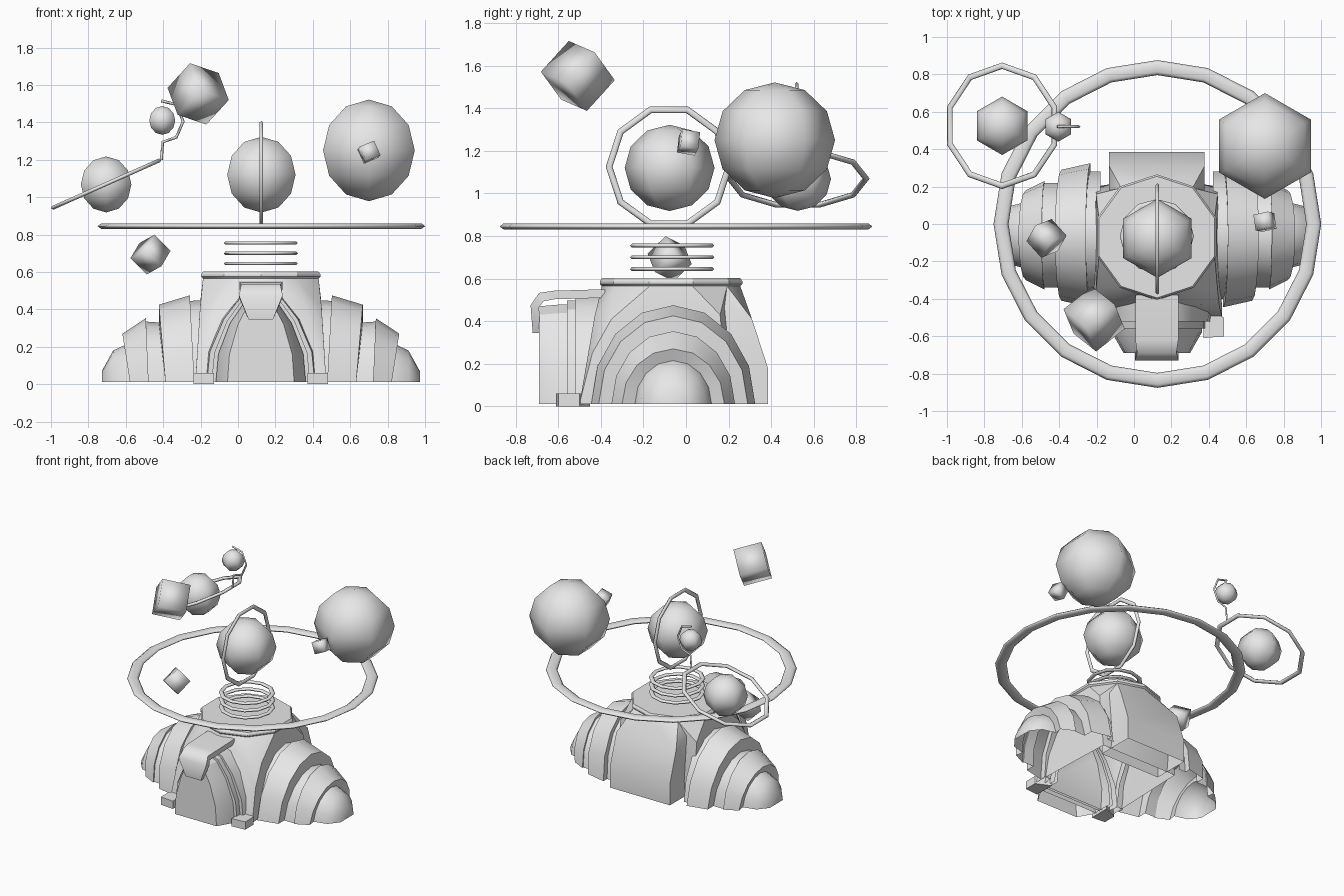
import bpy, bmesh
from math import radians, sin, cos, pi
from mathutils import Matrix, Vector

old = bpy.data.objects.get("Cube")
if old:
    bpy.data.objects.remove(old, do_unlink=True)

CX, CY, BASE = 0.122, -0.06, 0.012   # centre of the hut and its ground line

grey = bpy.data.materials.new("plain_grey")
grey.use_nodes = True
grey.diffuse_color = (0.8, 0.8, 0.8, 1)
grey.node_tree.nodes["Principled BSDF"].inputs["Base Color"].default_value = (0.8, 0.8, 0.8, 1)


def finish(obj, name, angle=None):
    """Name, colour and shade an object; angle keeps sharper edges crisp."""
    obj.name = obj.data.name = name
    obj.data.materials.clear()
    obj.data.materials.append(grey)
    obj.data.shade_smooth()
    if angle:
        obj.data.set_sharp_from_angle(angle=radians(angle))
    return obj


def from_bmesh(bm, name, angle=35):
    bmesh.ops.recalc_face_normals(bm, faces=bm.faces)
    mesh = bpy.data.meshes.new(name)
    bm.to_mesh(mesh)
    bm.free()
    obj = bpy.data.objects.new(name, mesh)
    bpy.context.collection.objects.link(obj)
    return finish(obj, name, angle)


def loft(name, rings, closed=True, first=True, last=True, angle=35):
    """Skin between matching rings of points, with optional end caps."""
    bm = bmesh.new()
    rows = [[bm.verts.new(p) for p in ring] for ring in rings]
    n = len(rows[0])
    for a, b in zip(rows, rows[1:]):
        for i in range(n if closed else n - 1):
            j = (i + 1) % n
            bm.faces.new((a[i], a[j], b[j], b[i]))
    if first:
        bm.faces.new(rows[0])
    if last:
        bm.faces.new(rows[-1])
    return from_bmesh(bm, name, angle)


def hull(name, points):
    """Convex block, open underneath."""
    bm = bmesh.new()
    for p in points:
        bm.verts.new(p)
    bmesh.ops.convex_hull(bm, input=bm.verts)
    bm.normal_update()
    under = [f for f in bm.faces if f.normal.z < -0.9]
    bmesh.ops.delete(bm, geom=under, context="FACES")
    from_bmesh(bm, name, 35)


def sphere(name, loc, r):
    bpy.ops.mesh.primitive_uv_sphere_add(segments=6, ring_count=6, radius=r, location=loc)
    obj = bpy.context.object
    obj.scale.z = 0.96
    finish(obj, name)


def ring(name, loc, r, tube, sides, flat, rot=(0, 0, 0)):
    bpy.ops.mesh.primitive_torus_add(major_radius=r, minor_radius=tube, major_segments=sides,
                                     minor_segments=6, location=loc,
                                     rotation=[radians(a) for a in rot])
    obj = bpy.context.object
    obj.scale.z = flat
    finish(obj, name)


def crystal(name, loc, size, a, b):
    """Cube whose first two edge directions follow a and b."""
    u = Vector(a).normalized()
    v = Vector(b)
    v = (v - u * v.dot(u)).normalized()
    turn = Matrix((u, v, u.cross(v))).transposed()
    bm = bmesh.new()
    bmesh.ops.create_cube(bm, size=size, matrix=Matrix.Translation(loc) @ turn.to_4x4())
    from_bmesh(bm, name, None)


def decagon(r, z):
    return [(CX + r * sin(k * pi / 5), -0.07 + r * cos(k * pi / 5), z) for k in range(10)]


def both_sides(points):
    return [(CX + s * x, y, z) for s in (-1, 1) for x, y, z in points]


# Hut body: flared shoulders drawn up to a ten-sided neck, and a panel behind
neck = decagon(0.325, 0.565)
hull("hut_body", neck + both_sides([(0.35, -0.50, BASE), (0.335, -0.44, 0.25),
                                    (0.325, -0.35, 0.41), (0.24, -0.43, 0.42),
                                    (0.325, 0.20, BASE), (0.325, 0.16, 0.43)]))
hull("back_panel", [neck[0], neck[1], neck[-1]] + both_sides(
    [(0.255, 0.385, BASE), (0.255, 0.385, 0.18), (0.255, 0.31, 0.41),
     (0.255, 0.10, BASE), (0.255, 0.10, 0.50)]))

# Roof collar
loft("roof_collar", [decagon(0.315, 0.555), decagon(0.335, 0.575),
                     decagon(0.335, 0.587), decagon(0.325, 0.602)], first=False, angle=30)


# Side wings: fanned half-arches stepping down outward
def arch(side, x_top, x_low, ry, rz, steps=8):
    pts = []
    for k in range(steps + 1):
        t = pi * k / steps
        x = x_low + (x_top - x_low) * sin(t)
        pts.append((CX + side * x, CY - ry * cos(t), BASE + (rz - BASE) * sin(t)))
    return pts


wing = [(0.30, 0.30, 0.34, 0.45), (0.38, 0.355, 0.34, 0.445),      # collar at the body
        (0.38, 0.355, 0.385, 0.475), (0.545, 0.51, 0.35, 0.425),   # large shell
        (0.545, 0.51, 0.28, 0.33), (0.615, 0.60, 0.28, 0.335),     # middle collar
        (0.615, 0.60, 0.29, 0.353), (0.74, 0.70, 0.24, 0.27),      # middle shell
        (0.715, 0.69, 0.18, 0.215), (0.79, 0.79, 0.155, 0.18),     # end shell
        (0.85, 0.85, 0.08, 0.07)]
for side, label in ((1, "left"), (-1, "right")):
    loft(label + "_wing", [arch(side, *s) for s in wing], closed=False, first=False, angle=50)

# Entrance: door face flaring back into two stepped arches
half = [(0.178, BASE), (0.168, 0.16), (0.122, 0.32), (0.065, 0.43)]
outline = half + [(0, 0.47)] + [(-x, z) for x, z in reversed(half)]


def doorway(y, sx, sz):
    return [(CX + x * sx, y, BASE + (z - BASE) * sz) for x, z in outline]


loft("door_porch", [doorway(-0.69, 1, 1), doorway(-0.58, 1.35, 1.02), doorway(-0.40, 1.35, 1.02)],
     closed=False, last=False, angle=30)
loft("inner_door_arch", [doorway(-0.56, 1.48, 1.06), doorway(-0.40, 1.48, 1.06)],
     closed=False, last=False, angle=30)
loft("outer_door_arch", [doorway(-0.52, 1.62, 1.09), doorway(-0.40, 1.72, 1.09)],
     closed=False, last=False, angle=30)

# Hood over the door, bent down into a tapered lip
hood = [(-0.38, 0.55, 0.115, 0, -0.04), (-0.62, 0.543, 0.115, 0, -0.04),
        (-0.69, 0.533, 0.105, 0.02, -0.04), (-0.73, 0.475, 0.117, 0.04, -0.01),
        (-0.72, 0.345, 0.065, 0.035, 0)]
loft("door_hood", [[(CX - w, y, z), (CX + w, y, z), (CX + w, y + dy, z + dz),
                    (CX - w, y + dy, z + dz)] for y, z, w, dy, dz in hood], angle=60)

# Feet of the door frame
for s, label in ((1, "left"), (-1, "right")):
    loft(label + "_door_foot",
         [[(CX + s * x, y, z) for x, y in ((0.25, -0.61), (0.36, -0.60), (0.36, -0.50), (0.25, -0.45))]
          for z in (0, 0.06)], angle=30)

# Neck rings and the great halo
for k, z in enumerate((0.645, 0.70, 0.755)):
    ring(f"neck_ring_{k + 1}", (CX, -0.065, z), 0.181, 0.017, 12, 0.6)
ring("great_halo", (0.125, 0, 0.845), 0.836, 0.04, 20, 0.42)

# Orbs with their rings
sphere("central_orb", (0.125, -0.077, 1.12), 0.211)
ring("central_orb_ring", (0.125, -0.08, 1.125), 0.281, 0.016, 10, 0.7, (90, 0, 90))
sphere("large_orb", (0.70, 0.417, 1.25), 0.283)
sphere("small_orb", (-0.705, 0.525, 1.068), 0.156)
ring("small_orb_ring", (-0.705, 0.525, 1.07), 0.321, 0.017, 10, 0.7, (-24, 0, 90))
sphere("tiny_moon", (-0.405, 0.52, 1.41), 0.08)

# Bent hook that holds the tiny moon above the tilted ring
curve = bpy.data.curves.new("moon_hook", "CURVE")
curve.dimensions = "3D"
curve.bevel_depth = 0.008
curve.bevel_resolution = 0
curve.use_fill_caps = True
path = [(-0.41, 1.515), (-0.33, 1.495), (-0.293, 1.405), (-0.33, 1.32), (-0.402, 1.295), (-0.41, 1.20)]
spline = curve.splines.new("POLY")
spline.points.add(len(path) - 1)
for p, (x, z) in zip(spline.points, path):
    p.co = (x, 0.52, z, 1)
hook = bpy.data.objects.new("moon_hook", curve)
bpy.context.collection.objects.link(hook)
curve.materials.append(grey)

# Floating tilted cubes
crystal("high_cube", (-0.213, -0.508, 1.552), 0.202, (0.76, 0.6, -0.26), (0.18, -0.71, -0.68))
crystal("low_cube", (-0.468, -0.077, 0.693), 0.127, (0.68, 0.27, -0.68), (-0.3, -0.63, -0.72))
crystal("orb_cube", (0.70, 0.012, 1.24), 0.085, (0.9, 0.2, 0.38), (-0.4, 0.1, 0.9))
